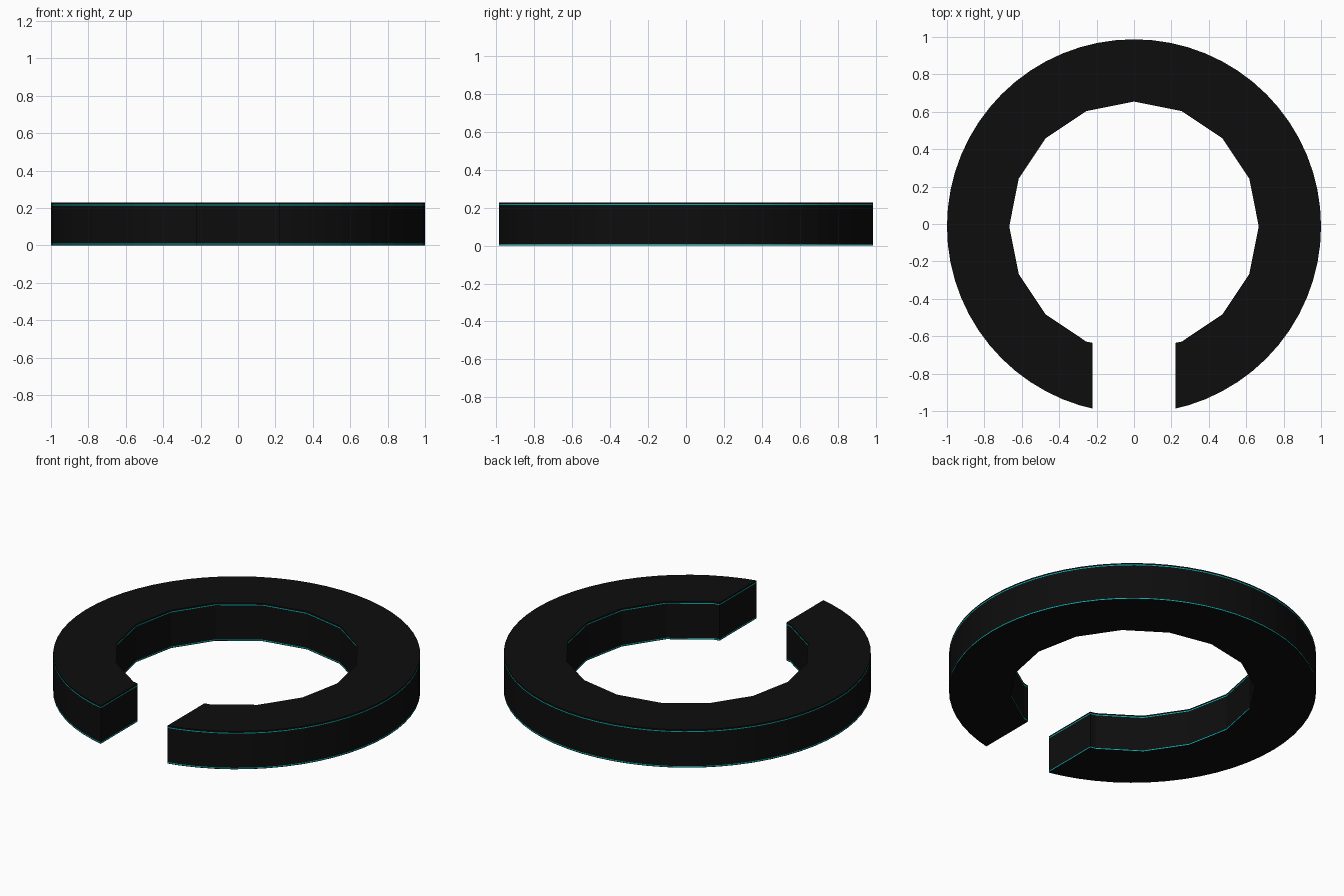
import bpy, bmesh, math

if "Cube" in bpy.data.objects:
    bpy.data.objects.remove(bpy.data.objects["Cube"])

R_OUT, R_IN, GAP, CY = 1.0, 0.667, 0.222, -0.0125
LEVELS = [0.0, 0.004, 0.009, 0.214, 0.219, 0.228]   # thin inlay bands near both rims
INLAY = (1, 3)


def material(name, color):
    m = bpy.data.materials.new(name)
    m.diffuse_color = color
    m.use_nodes = True
    m.node_tree.nodes["Principled BSDF"].inputs["Base Color"].default_value = m.diffuse_color
    return m


def arc(radius, sides):
    """Polygonal arc from the right gap edge round to the left, clipped at x = +-GAP."""
    ring = [(radius * math.sin(2 * math.pi * i / sides),
             -radius * math.cos(2 * math.pi * i / sides)) for i in range(sides + 1)]
    pts = [p for p in ring if not (p[1] < 0 and abs(p[0]) < GAP + 1e-4)]
    inside = [p for p in ring[:sides // 4] if p[0] < GAP][-1]
    first = pts[0]
    t = (GAP - inside[0]) / (first[0] - inside[0])
    y = inside[1] + t * (first[1] - inside[1])
    return [(GAP, y)] + pts + [(-GAP, y)]


# Open ring outline: round outside, sixteen-sided inside
outline = arc(R_OUT, 64) + arc(R_IN, 16)[::-1]
n = len(outline)

bm = bmesh.new()
rows = [[bm.verts.new((x, y + CY, z)) for x, y in outline] for z in LEVELS]
bm.faces.new(rows[0][::-1])
bm.faces.new(rows[-1])

# Side walls, with inlay bands coloured
for k in range(len(LEVELS) - 1):
    for i in range(n):
        j = (i + 1) % n
        f = bm.faces.new((rows[k][i], rows[k][j], rows[k + 1][j], rows[k + 1][i]))
        f.material_index = 1 if k in INLAY else 0
bmesh.ops.recalc_face_normals(bm, faces=bm.faces)

mesh = bpy.data.meshes.new("open_ring")
bm.to_mesh(mesh)
bm.free()
mesh.materials.append(material("black", (0.004, 0.004, 0.004, 1)))
mesh.materials.append(material("teal", (0.0, 0.45, 0.45, 1)))
bpy.context.collection.objects.link(bpy.data.objects.new("open_ring", mesh))
